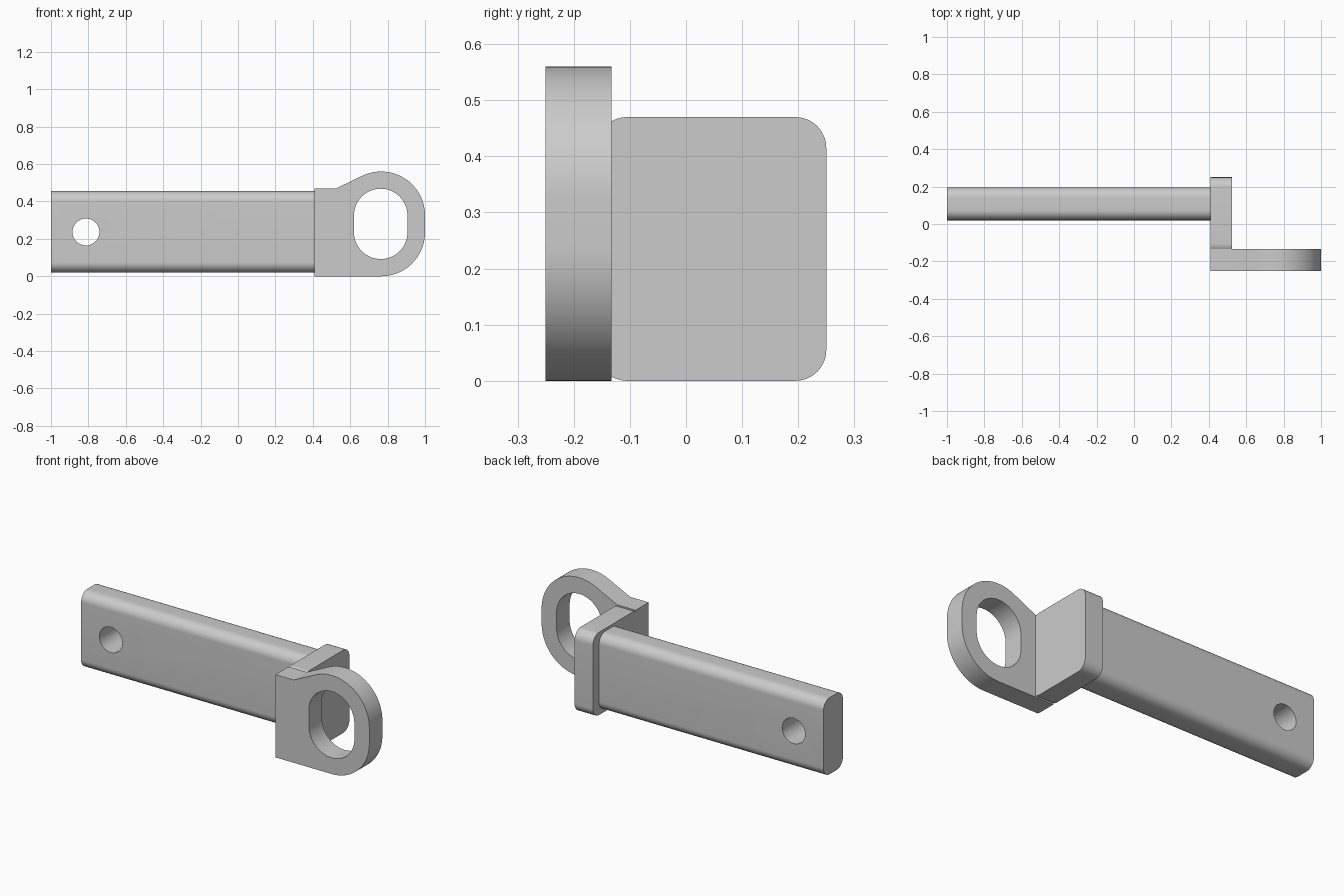
import bpy, bmesh
from math import cos, sin, radians, degrees, atan2, acos, asin, hypot

cube = bpy.data.objects.get("Cube")
if cube:
    bpy.data.objects.remove(cube, do_unlink=True)

steel = bpy.data.materials.new("plain grey metal")
steel.use_nodes = True
GREY = (0.6, 0.6, 0.6, 1)
steel.diffuse_color = GREY
steel.node_tree.nodes["Principled BSDF"].inputs["Base Color"].default_value = GREY


def arc(cx, cz, r, start, end, steps=12):
    angles = [radians(start + (end - start) * i / steps) for i in range(steps + 1)]
    return [(cx + r * cos(a), cz + r * sin(a)) for a in angles]


def rounded_rect(u0, u1, z0, z1, r):
    return (arc(u1 - r, z0 + r, r, -90, 0) + arc(u1 - r, z1 - r, r, 0, 90)
            + arc(u0 + r, z1 - r, r, 90, 180) + arc(u0 + r, z0 + r, r, 180, 270))


def prism(name, profile, axis, lo, hi):
    """Extrude a (side, height) profile along x or y."""
    def place(u, z, d):
        return (d, u, z) if axis == "x" else (u, d, z)

    bm = bmesh.new()
    face = bm.faces.new([bm.verts.new(place(u, z, lo)) for u, z in profile])
    moved = bmesh.ops.extrude_face_region(bm, geom=[face])["geom"]
    bmesh.ops.translate(bm, vec=place(0, 0, hi - lo),
                        verts=[v for v in moved if isinstance(v, bmesh.types.BMVert)])
    # The starting cap is kept or dropped depending on the extrude, so close it
    bmesh.ops.holes_fill(bm, edges=[e for e in bm.edges if e.is_boundary], sides=0)
    bmesh.ops.recalc_face_normals(bm, faces=bm.faces)
    mesh = bpy.data.meshes.new(name)
    bm.to_mesh(mesh)
    bm.free()
    mesh.materials.append(steel)
    obj = bpy.data.objects.new(name, mesh)
    bpy.context.collection.objects.link(obj)
    return obj


def activate(obj):
    bpy.ops.object.select_all(action="DESELECT")
    obj.select_set(True)
    bpy.context.view_layer.objects.active = obj


def cut(obj, cutter):
    cutter.hide_render = True
    mod = obj.modifiers.new("hole", "BOOLEAN")
    mod.operation = "DIFFERENCE"
    mod.solver = "EXACT"
    mod.object = cutter
    activate(obj)
    bpy.ops.object.modifier_apply(modifier=mod.name)
    bpy.data.objects.remove(cutter, do_unlink=True)


# Long bar with rounded edges and a cross hole near its end
bar = prism("bar", rounded_rect(0.02, 0.195, 0.02, 0.455, 0.055), "x", -1, 0.41)
cut(bar, prism("pin_hole", arc(-0.813, 0.237, 0.072, 0, 352.5, 47), "y", -0.1, 0.4))

# Upright plate joining bar and lug; its front corners stop at the lug
LEFT, RIGHT, TOP, LUG_BACK, R = 0.41, 0.525, 0.47, -0.133, 0.055
front = -0.105
sweep = degrees(asin((front - LUG_BACK) / R))
plate_profile = (arc(0.25 - R, R, R, -90, 0) + arc(0.25 - R, TOP - R, R, 0, 90)
                 + arc(front, TOP - R, R, 90, 90 + sweep, 5)
                 + arc(front, R, R, 270 - sweep, 270, 5))
plate = prism("plate", plate_profile, "x", LEFT, RIGHT)

# Lug with a round nose, a sloped shoulder and a slotted eye
CX, LOW, HIGH, NOSE = 0.765, 0.235, 0.325, 0.235
dx, dz = RIGHT - CX, TOP - HIGH
tangent = degrees(atan2(dz, dx) - acos(NOSE / hypot(dx, dz)))
lug_profile = ([(LEFT, 0)] + arc(CX, LOW, NOSE, -90, 0, 24)
               + arc(CX, HIGH, NOSE, 0, tangent, 30) + [(RIGHT, TOP), (LEFT, TOP)])
lug = prism("lug", lug_profile, "y", -0.25, LUG_BACK)
EYE = 0.143
eye_profile = arc(CX - 0.002, LOW, EYE, 180, 360, 32) + arc(CX - 0.002, HIGH, EYE, 0, 180, 32)
cut(lug, prism("eye_hole", eye_profile, "y", -0.4, 0))

for part in (bar, plate, lug):
    activate(part)
    bpy.ops.object.shade_smooth_by_angle(angle=radians(20))
